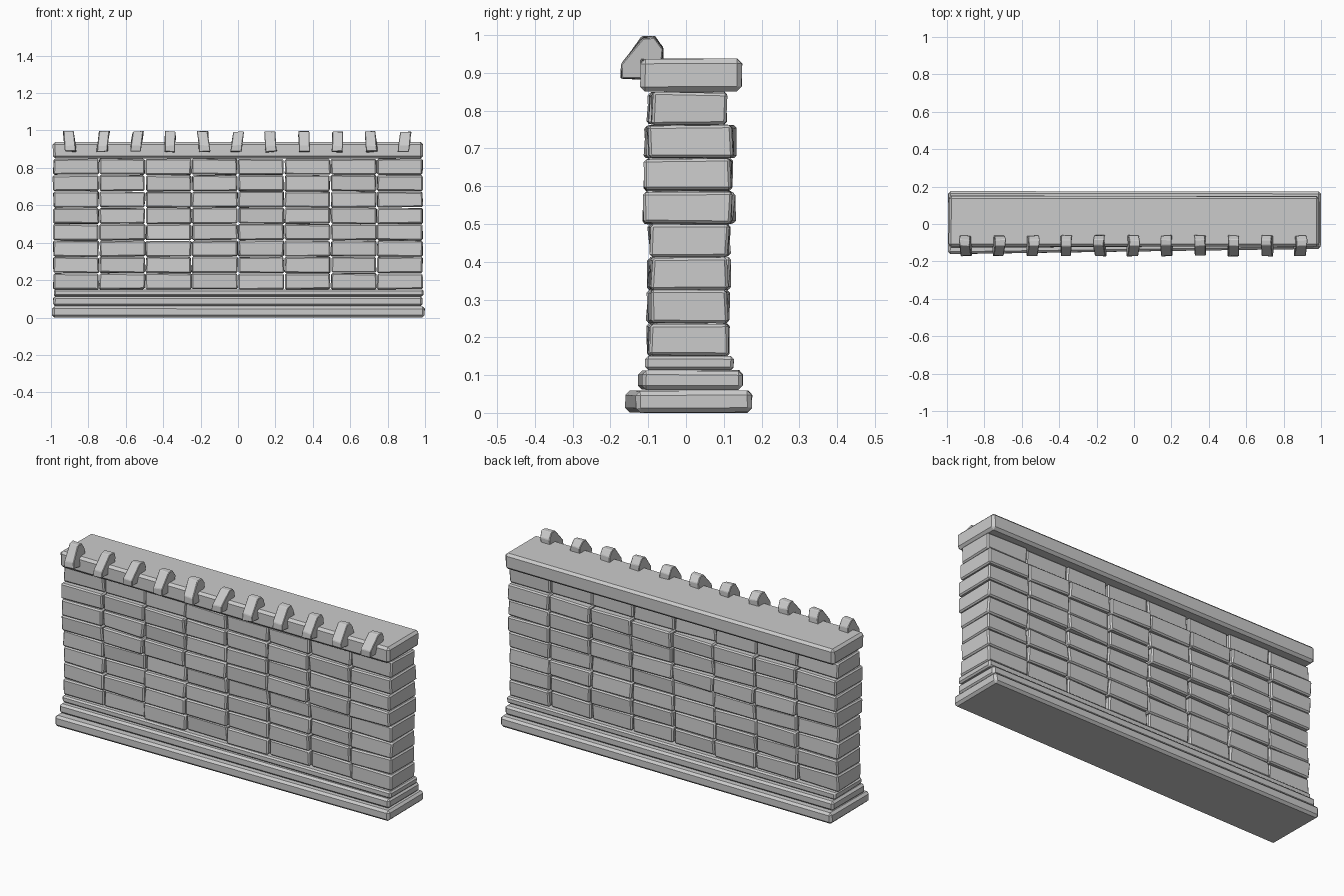
import bpy, bmesh, random
from mathutils import Vector

if "Cube" in bpy.data.objects:
    bpy.data.objects.remove(bpy.data.objects["Cube"])

random.seed(7)


def finish(bm, name, bevel):
    bmesh.ops.recalc_face_normals(bm, faces=bm.faces)
    if bevel:
        bmesh.ops.bevel(bm, geom=bm.edges[:], offset=bevel, segments=1,
                        affect='EDGES', clamp_overlap=True)
    me = bpy.data.meshes.new(name)
    bm.to_mesh(me)
    bm.free()
    ob = bpy.data.objects.new(name, me)
    bpy.context.collection.objects.link(ob)
    return ob


def block(name, x, y, z, bevel, jitter=(0, 0, 0), front_right=None):
    # rough-hewn box: corners wobble inward; front_right skews the front face
    bm = bmesh.new()
    bmesh.ops.create_cube(bm, size=1)
    for v in bm.verts:
        s = [1 if c > 0 else -1 for c in v.co]
        y0 = front_right if (front_right is not None and s[0] > 0) else y[0]
        lo, hi = (x[0], y0, z[0]), (x[1], y[1], z[1])
        v.co = Vector([(hi[i] if s[i] > 0 else lo[i])
                       - s[i] * random.uniform(0, jitter[i]) for i in range(3)])
    return finish(bm, name, bevel)


# stepped plinth
block("plinth_lower", (-0.995, 1.0), (-0.162, 0.176), (0.0, 0.06), 0.012,
      (0.006, 0.003, 0.002), -0.135)
block("plinth_middle", (-0.99, 0.99), (-0.128, 0.152), (0.06, 0.114), 0.011,
      (0.004, 0.004, 0.004), -0.118)
block("plinth_upper", (-0.985, 0.995), (-0.11, 0.128), (0.112, 0.152), 0.008,
      (0.004, 0.004, 0.003))

# eight courses of stacked stones: (front, back) reach of each course
courses = [(-0.106, 0.12), (-0.109, 0.124), (-0.107, 0.122), (-0.106, 0.122),
           (-0.119, 0.136), (-0.115, 0.13), (-0.115, 0.138), (-0.107, 0.117)]
for r, (front, back) in enumerate(courses):
    z0 = 0.15 + r * 0.0875
    for c in range(8):
        x0 = -0.99 + c * 0.2475
        shift = random.uniform(0, 0.013)
        block(f"stone_{r}_{c}", (x0 - 0.001, x0 + 0.2485),
              (front + shift, back - random.uniform(0, 0.013)),
              (z0 - 0.001, z0 + 0.0885), 0.007, (0.007, 0.011, 0.005))

# coping slab
block("coping", (-0.992, 0.99), (-0.122, 0.15), (0.85, 0.938), 0.013,
      (0.003, 0.003, 0.001))

# row of hooked coping teeth along the front edge
profile = [(-0.172, 0.888), (-0.116, 0.885), (-0.116, 0.93), (-0.062, 0.93),
           (-0.062, 0.965), (-0.084, 0.995), (-0.115, 0.994), (-0.17, 0.922)]
for i in range(11):
    cx = -0.9 + i * 0.179
    lean = random.uniform(-0.008, 0.008)
    bm = bmesh.new()
    sides = []
    for s in (-1, 1):
        sides.append([bm.verts.new((cx + s * (0.029 + random.uniform(-0.003, 0.003))
                                    + lean * (z - 0.94) / 0.055,
                                    y + random.uniform(-0.003, 0.003),
                                    z + random.uniform(-0.004, 0.004)))
                      for y, z in profile])
    a, b = sides
    bm.faces.new(a)
    bm.faces.new(b[::-1])
    n = len(profile)
    for k in range(n):
        bm.faces.new((a[k], b[k], b[(k + 1) % n], a[(k + 1) % n]))
    finish(bm, f"tooth_{i}", 0.003)
